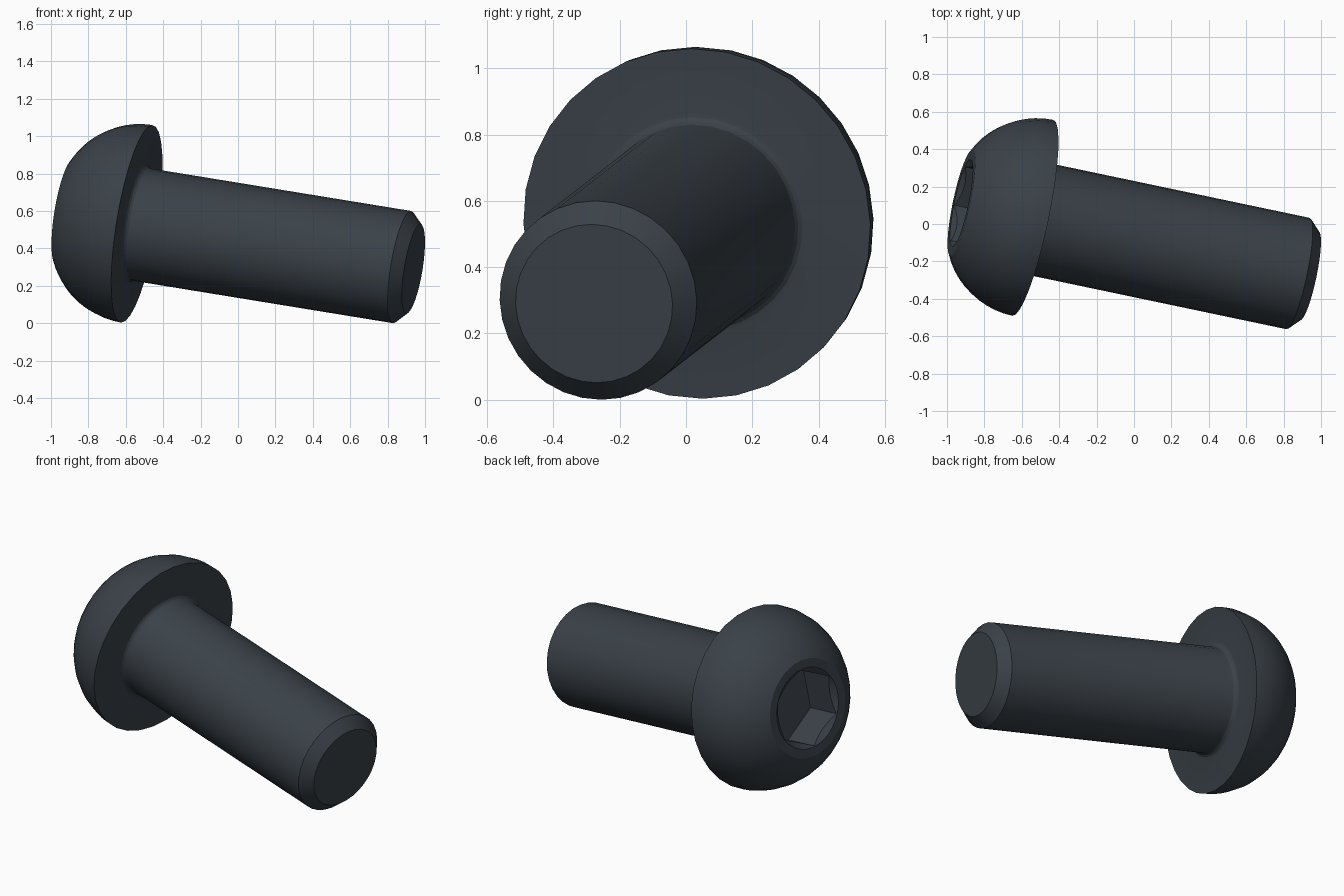
import bpy
import bmesh
from math import sin, cos, pi, radians, asin
from mathutils import Matrix, Vector

cube = bpy.data.objects.get("Cube")
if cube:
    bpy.data.objects.remove(cube, do_unlink=True)

SIDES = 32
HEAD_R, HEAD_H, TOP_R = 0.535, 0.395, 0.29
SHANK_R, SHANK_L, CHAMFER, FILLET = 0.304, 1.53, 0.062, 0.035
HEX_R, HEX_DEPTH, SINK_R = 0.234, 0.22, 0.238

# Bolt frame: local z points out of the head, origin at the head's underside
out = Vector((-1, 0.21, 0.163)).normalized()
side = Vector((0, 0, 1)).cross(out).normalized() * -1
up = out.cross(side)
frame = Matrix((side, up, out)).transposed().to_4x4()
frame.translation = (-0.541, 0.033, 0.531)

# Blackened steel
steel = bpy.data.materials.new("dark_steel")
steel.use_nodes = True
colour = (0.042, 0.053, 0.065, 1)
steel.diffuse_color = colour
steel.node_tree.nodes["Principled BSDF"].inputs["Base Color"].default_value = colour


def lathe(name, profile, sides, turn=0.0):
    """Revolve (radius, height) points; both ends lie on the axis."""
    bm = bmesh.new()
    rings = []
    for r, z in profile:
        if r == 0:
            rings.append([bm.verts.new((0, 0, z))])
        else:
            angles = [turn + 2 * pi * i / sides for i in range(sides)]
            rings.append([bm.verts.new((r * cos(a), r * sin(a), z)) for a in angles])
    for a, b in zip(rings, rings[1:]):
        for i in range(sides):
            j = (i + 1) % sides
            quad = [a[i % len(a)], a[j % len(a)], b[j % len(b)], b[i % len(b)]]
            bm.faces.new(list(dict.fromkeys(quad)))
    bmesh.ops.recalc_face_normals(bm, faces=bm.faces)
    mesh = bpy.data.meshes.new(name)
    bm.to_mesh(mesh)
    bm.free()
    mesh.materials.append(steel)
    obj = bpy.data.objects.new(name, mesh)
    bpy.context.collection.objects.link(obj)
    obj.matrix_world = frame
    return obj


# Profile: shank tip, fillet under the head, domed head
profile = [(0, -SHANK_L), (SHANK_R - CHAMFER, -SHANK_L), (SHANK_R, -SHANK_L + CHAMFER)]
for i in range(5):
    a = pi / 2 * i / 4
    profile.append((SHANK_R + FILLET * (1 - cos(a)), -FILLET * (1 - sin(a))))
drop = HEAD_R - TOP_R
dome_r = (drop ** 2 + HEAD_H ** 2) / (2 * drop)
for i in range(11):
    a = asin(HEAD_H / dome_r) * i / 10
    profile.append((HEAD_R - dome_r * (1 - cos(a)), dome_r * sin(a)))
profile.append((0, HEAD_H))
bolt = lathe("button_head_bolt", profile, SIDES)

# Socket: hexagonal recess with a countersunk mouth
floor, above = HEAD_H - HEX_DEPTH, HEAD_H + 0.05
hexagon = lathe("hex_cutter", [(0, floor), (HEX_R, floor), (HEX_R, above), (0, above)],
                6, radians(35))
sink = lathe("countersink_cutter",
             [(0, HEAD_H - 0.06), (SINK_R - 0.08, HEAD_H - 0.06),
              (SINK_R, HEAD_H), (SINK_R, above), (0, above)], SIDES)
for cutter in (hexagon, sink):
    cutter.hide_render = True
    mod = bolt.modifiers.new(cutter.name, "BOOLEAN")
    mod.operation = "DIFFERENCE"
    mod.solver = "EXACT"
    mod.object = cutter

# Apply the cuts and drop the cutters
bpy.context.view_layer.update()
cut = bpy.data.meshes.new_from_object(bolt.evaluated_get(bpy.context.evaluated_depsgraph_get()))
bolt.modifiers.clear()
bolt.data = cut
for cutter in (hexagon, sink):
    bpy.data.objects.remove(cutter, do_unlink=True)

# Smooth the round surfaces, keep the edges crisp
for obj in bpy.context.selected_objects:
    obj.select_set(False)
bpy.context.view_layer.objects.active = bolt
bolt.select_set(True)
bpy.ops.object.shade_smooth_by_angle(angle=radians(20))
